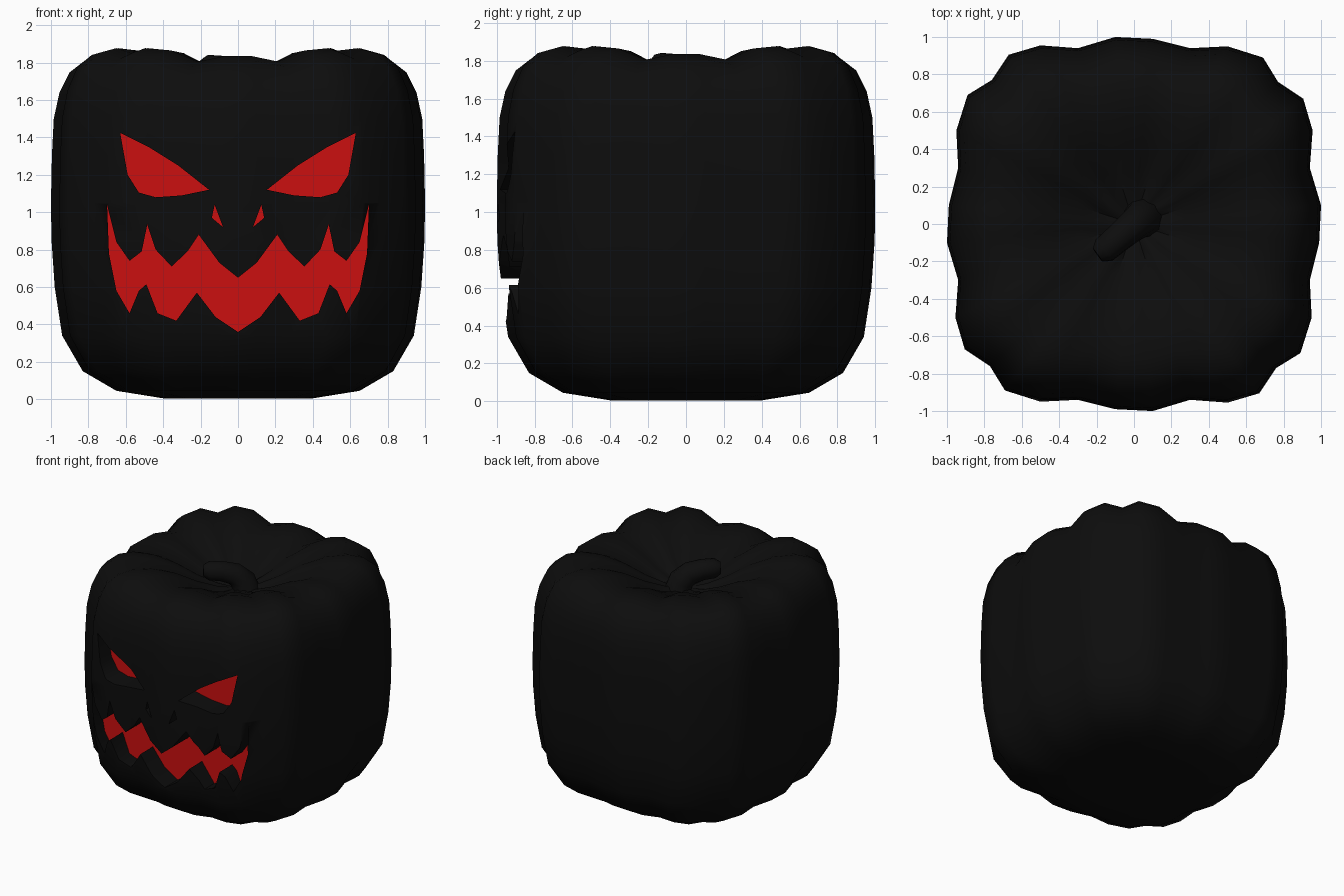
import bpy, bmesh, math

if "Cube" in bpy.data.objects:
    bpy.data.objects.remove(bpy.data.objects["Cube"])


def material(name, rgb):
    m = bpy.data.materials.new(name)
    m.diffuse_color = (*rgb, 1)
    m.use_nodes = True
    m.node_tree.nodes["Principled BSDF"].inputs["Base Color"].default_value = m.diffuse_color
    return m


black = material("soot_black", (0.004, 0.004, 0.004))
red = material("glow_red", (0.6, 0.005, 0.005))


def finish(name, bm, mat):
    bmesh.ops.recalc_face_normals(bm, faces=bm.faces)
    me = bpy.data.meshes.new(name)
    bm.to_mesh(me)
    bm.free()
    ob = bpy.data.objects.new(name, me)
    bpy.context.collection.objects.link(ob)
    me.materials.append(mat)
    return ob


def activate(ob):
    bpy.ops.object.select_all(action='DESELECT')
    ob.select_set(True)
    bpy.context.view_layer.objects.active = ob


# Ribbed square cross-section: one quadrant (x, y, height shift at the top rim)
quadrant = [(1, .1, -.03), (.94, .3, -.06), (.955, .5, 0), (.905, .67, .012),
            (.77, .76, -.02), (.69, .89, .012), (.5, .95, 0), (.3, .94, -.06),
            (.1, .99, -.03)]
section = []
for q in range(4):
    c, s = round(math.cos(q * math.pi / 2)), round(math.sin(q * math.pi / 2))
    section += [(c * x - s * y, s * x + c * y, h) for x, y, h in quadrant]

# Vertical profile: (scale, z), from the base to the dimple around the stem
profile = [(.18, .02), (.4, .005), (.65, .045), (.83, .15), (.94, .34), (.98, .6),
           (.997, .85), (1, 1.05), (.995, 1.3), (.985, 1.5), (.955, 1.65), (.9, 1.775),
           (.82, 1.84), (.72, 1.865), (.58, 1.85), (.42, 1.79), (.28, 1.71), (.14, 1.65)]

# Pumpkin body
bm = bmesh.new()
rings = []
for k, z in profile:
    top = max(0, min(1, (z - 1.55) / .25))
    rings.append([bm.verts.new((x * k, y * k, z + h * top)) for x, y, h in section])
n = len(section)
for a, b in zip(rings, rings[1:]):
    for i in range(n):
        j = (i + 1) % n
        bm.faces.new((a[i], a[j], b[j], b[i]))
for ring, z in ((rings[0], .03), (rings[-1], 1.62)):
    tip = bm.verts.new((0, 0, z))
    for i in range(n):
        bm.faces.new((ring[i], ring[(i + 1) % n], tip))
body = finish("pumpkin_body", bm, black)

# Face outlines (x, z), right side only
eye = [(.63, 1.425), (.48, 1.35), (.32, 1.25), (.155, 1.12), (.3, 1.09),
       (.44, 1.08), (.53, 1.105), (.59, 1.2)]
nostril = [(.125, 1.04), (.14, .97), (.08, .92)]
upper = [(0, .65), (.1, .73), (.21, .88), (.27, .79), (.355, .71), (.44, .8), (.485, .935),
         (.515, .79), (.58, .74), (.65, .84)]
lower = [(.7, 1.04), (.69, .78), (.65, .58), (.58, .46), (.53, .58), (.49, .615),
         (.43, .46), (.33, .42), (.22, .57), (.12, .44), (0, .36)]


def flip(pts):
    return [(-x, z) for x, z in reversed(pts)]


half = upper + lower
mouth = half + flip(half)[1:-1]
outlines = [eye, flip(eye), nostril, flip(nostril), mouth]
FLOOR = -.77  # depth of the carving

# Carve the face
bm = bmesh.new()
for pts in outlines:
    face = bm.faces.new([bm.verts.new((x, FLOOR, z)) for x, z in pts])
    ext = bmesh.ops.extrude_face_region(bm, geom=[face], use_keep_orig=True)
    for v in ext["geom"]:
        if isinstance(v, bmesh.types.BMVert):
            v.co.y = -1.3
cutter = finish("face_cutter", bm, black)
cutter.hide_render = True
activate(body)
mod = body.modifiers.new("carve", 'BOOLEAN')
mod.operation = 'DIFFERENCE'
mod.solver = 'EXACT'
mod.object = cutter
bpy.ops.object.modifier_apply(modifier=mod.name)
bpy.data.objects.remove(cutter)
bpy.ops.object.shade_smooth_by_angle(angle=math.radians(50))

# Glowing plates at the back of the carving
bm = bmesh.new()
for pts in outlines:
    face = bm.faces.new([bm.verts.new((x, FLOOR - .005, z)) for x, z in pts])
    face.normal_update()
    if face.normal.y > 0:
        face.normal_flip()
me = bpy.data.meshes.new("face_glow")
bm.to_mesh(me)
bm.free()
me.materials.append(red)
glow = bpy.data.objects.new("face_glow", me)
bpy.context.collection.objects.link(glow)

# Bent stem
path = [(.05, .03, 1.56, .12), (.03, .02, 1.68, .095), (-.02, -.02, 1.735, .085),
        (-.09, -.08, 1.76, .078), (-.16, -.14, 1.768, .074), (-.195, -.165, 1.77, .045)]
cu = bpy.data.curves.new("stem", 'CURVE')
cu.dimensions = '3D'
cu.bevel_depth = 1
cu.bevel_resolution = 3
cu.use_fill_caps = True
sp = cu.splines.new('POLY')
sp.points.add(len(path) - 1)
for p, (x, y, z, r) in zip(sp.points, path):
    p.co = (x, y, z, 1)
    p.radius = r
stem = bpy.data.objects.new("stem", cu)
bpy.context.collection.objects.link(stem)
cu.materials.append(black)
activate(stem)
bpy.ops.object.convert(target='MESH')
bpy.ops.object.shade_smooth_by_angle(angle=math.radians(50))
